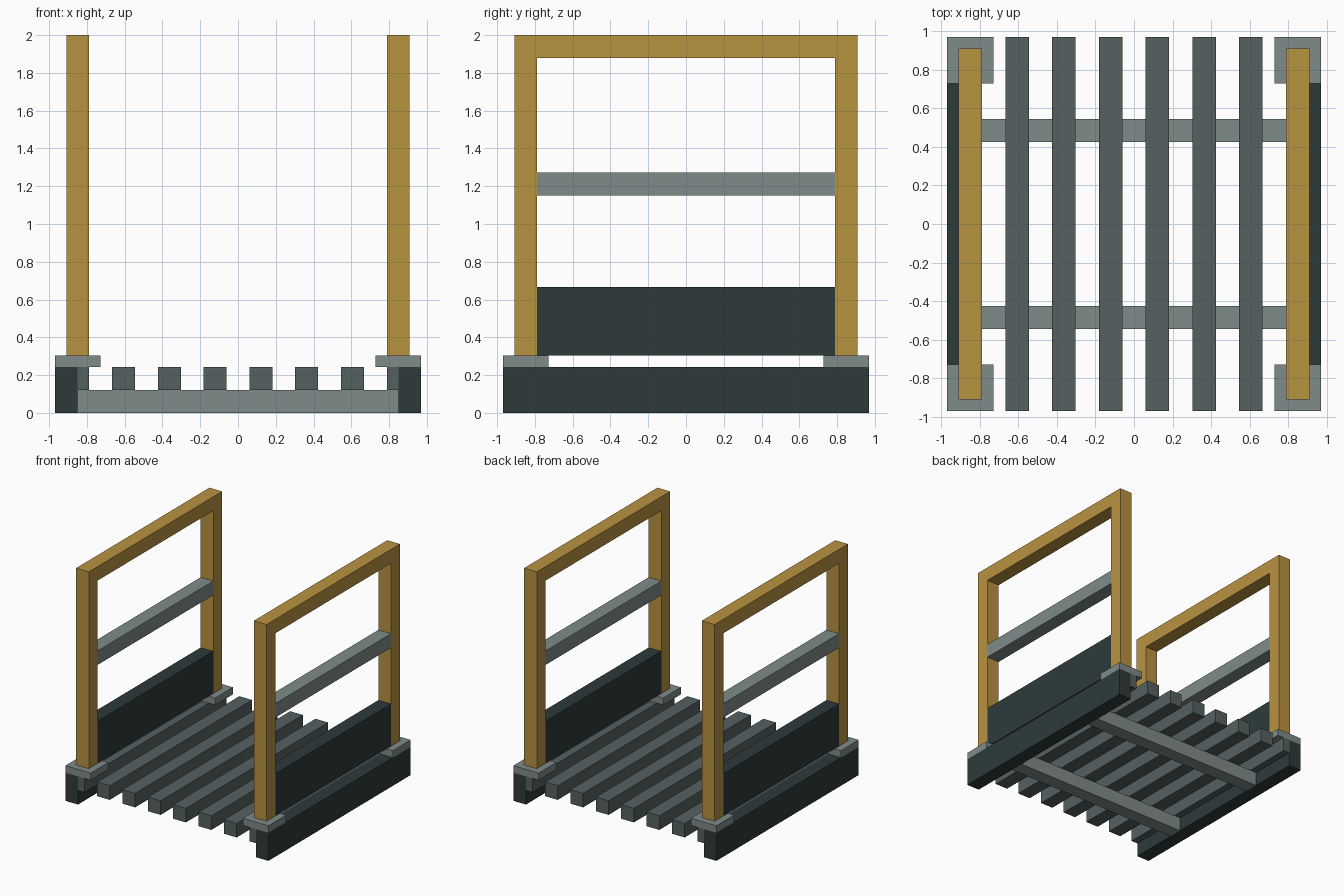
import bpy, bmesh
from mathutils import Vector

U = 2 / 33  # layout module: the model is 33 modules tall and 32 wide

cube = bpy.data.objects.get("Cube")
if cube:
    bpy.data.objects.remove(cube, do_unlink=True)


def material(name, rgb):
    """Flat material from 0-255 display values, stored as linear."""
    lin = [((c / 255 + 0.055) / 1.055) ** 2.4 for c in rgb]
    mat = bpy.data.materials.new(name)
    mat.use_nodes = True
    mat.diffuse_color = (*lin, 1)
    bsdf = next(n for n in mat.node_tree.nodes if n.type == 'BSDF_PRINCIPLED')
    bsdf.inputs["Base Color"].default_value = (*lin, 1)
    return mat


OCHRE = material("ochre", (185, 147, 65))
LIGHT = material("light_grey", (126, 139, 138))
MID = material("mid_grey", (86, 97, 97))
DARK = material("dark_slate", (45, 58, 58))


def add_object(name, bm, mat):
    bmesh.ops.recalc_face_normals(bm, faces=bm.faces)
    mesh = bpy.data.meshes.new(name)
    bm.to_mesh(mesh)
    bm.free()
    mesh.materials.append(mat)
    obj = bpy.data.objects.new(name, mesh)
    bpy.context.collection.objects.link(obj)
    return obj


def box(name, x, y, z, mat):
    """Box from (min, max) ranges given in modules."""
    lo = Vector((min(x), min(y), min(z))) * U
    hi = Vector((max(x), max(y), max(z))) * U
    bm = bmesh.new()
    bmesh.ops.create_cube(bm, size=1)
    bmesh.ops.scale(bm, vec=hi - lo, verts=bm.verts)
    bmesh.ops.translate(bm, vec=(lo + hi) / 2, verts=bm.verts)
    return add_object(name, bm, mat)


def handrail_frame(name, x0, x1):
    """Two posts and a top bar as one extruded U-shaped profile."""
    profile = [(-15, 5), (-15, 33), (15, 33), (15, 5),
               (13, 5), (13, 31), (-13, 31), (-13, 5)]
    bm = bmesh.new()
    face = bm.faces.new([bm.verts.new((x0 * U, y * U, z * U)) for y, z in profile])
    ext = bmesh.ops.extrude_face_region(bm, geom=[face], use_keep_orig=True)
    verts = [g for g in ext["geom"] if isinstance(g, bmesh.types.BMVert)]
    bmesh.ops.translate(bm, vec=((x1 - x0) * U, 0, 0), verts=verts)
    # Split the concave sides into clean quads
    bmesh.ops.triangulate(bm, faces=[f for f in bm.faces if len(f.verts) > 4])
    bmesh.ops.dissolve_limit(bm, angle_limit=0.01, verts=bm.verts, edges=bm.edges)
    return add_object(name, bm, OCHRE)


# Floor slats
for i in range(6):
    cx = -10 + 4 * i
    box(f"floor_slat_{i + 1}", (cx - 1, cx + 1), (-16, 16), (2, 4), MID)

# Cross beams under the slats
for name, cy in (("front", -8), ("back", 8)):
    box(f"{name}_cross_beam", (-14, 14), (cy - 1, cy + 1), (0, 2), LIGHT)

# Mirrored sides
for side, s in (("left", 1), ("right", -1)):
    box(f"{side}_side_beam", (14 * s, 16 * s), (-16, 16), (0, 4), DARK)
    box(f"{side}_edge_slat", (13 * s, 14 * s), (-16, 16), (2, 4), MID)
    for end, e in (("front", -1), ("back", 1)):
        box(f"{side}_{end}_post_base", (12 * s, 16 * s), (12 * e, 16 * e), (4, 5), LIGHT)
    handrail_frame(f"{side}_handrail_frame", 13 * s, 15 * s)
    box(f"{side}_middle_rail", (13 * s, 15 * s), (-13, 13), (19, 21), LIGHT)
    box(f"{side}_kick_board", (13 * s, 15 * s), (-13, 13), (5, 11), DARK)
